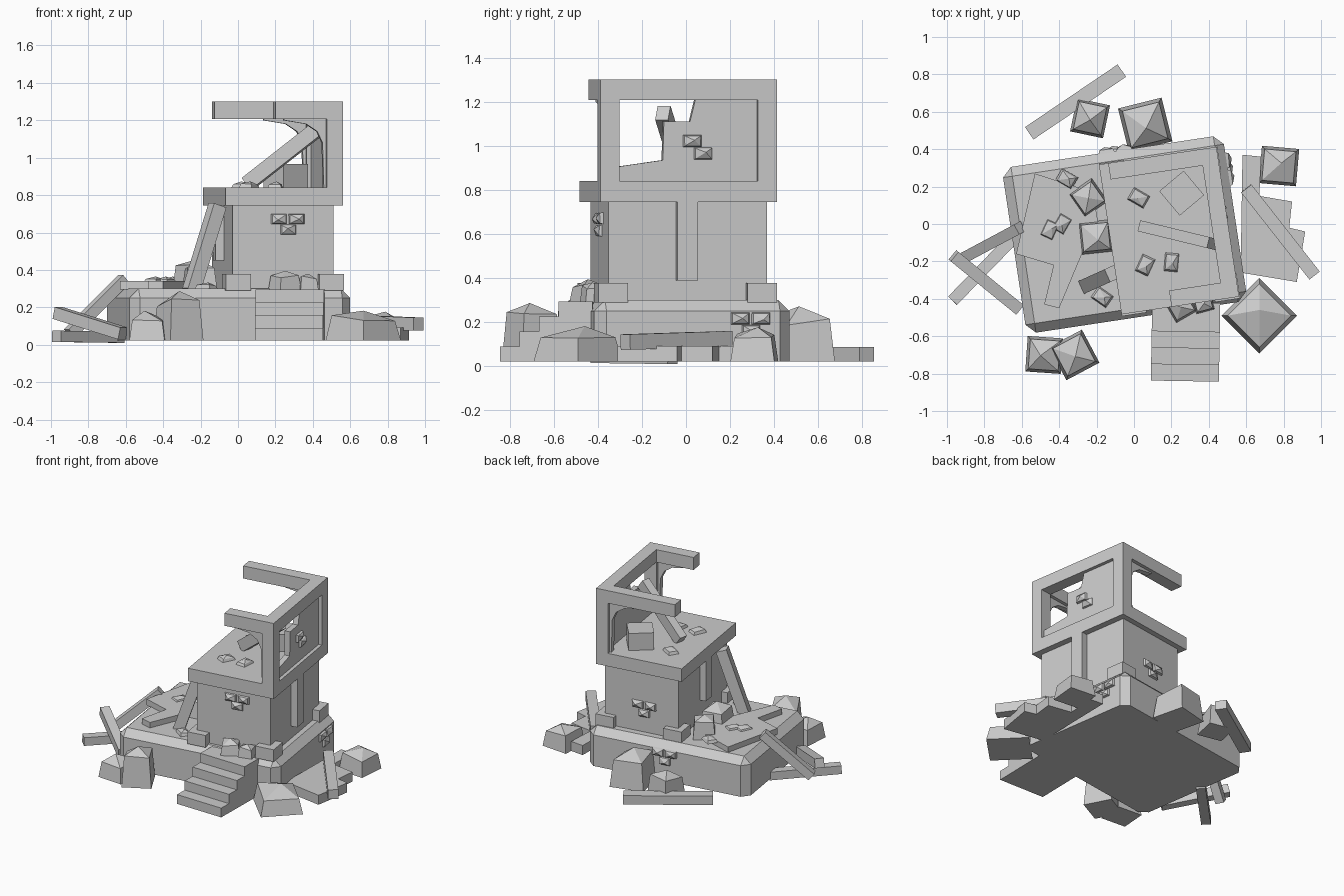
import bpy, bmesh, math, random
from mathutils import Matrix, Vector

if "Cube" in bpy.data.objects:
    bpy.data.objects.remove(bpy.data.objects["Cube"])

random.seed(4)
# Local frame of the ruin: turned slightly about z
RUIN = Matrix.Translation((-0.05, -0.056, 0)) @ Matrix.Rotation(math.radians(8.6), 4, 'Z')
WORLD = Matrix.Identity(4)


def finish(name, bm, mat=WORLD):
    bmesh.ops.recalc_face_normals(bm, faces=bm.faces)
    me = bpy.data.meshes.new(name)
    bm.to_mesh(me)
    bm.free()
    ob = bpy.data.objects.new(name, me)
    ob.matrix_world = mat
    bpy.context.collection.objects.link(ob)
    return ob


def box(name, lo, hi, mat=RUIN, bevel=0):
    lo, hi = Vector(lo), Vector(hi)
    bm = bmesh.new()
    bmesh.ops.create_cube(bm, size=1)
    bmesh.ops.scale(bm, vec=hi - lo, verts=bm.verts)
    bmesh.ops.translate(bm, vec=(lo + hi) / 2, verts=bm.verts)
    if bevel:
        edges = [e for e in bm.edges if max(v.co.z for v in e.verts) > hi.z - 1e-4]
        bmesh.ops.bevel(bm, geom=edges, offset=bevel, segments=1, affect='EDGES')
    return finish(name, bm, mat)


def beam(name, p, q, w, h):
    p, q = Vector(p), Vector(q)
    d = q - p
    mat = Matrix.Translation((p + q) / 2) @ d.to_track_quat('X', 'Z').to_matrix().to_4x4()
    s = Vector((d.length, w, h)) / 2
    return box(name, -s, s, mat)


def prism(name, pts, vec, mat=WORLD):
    bm = bmesh.new()
    f = bm.faces.new([bm.verts.new(p) for p in pts])
    r = bmesh.ops.extrude_face_region(bm, geom=[f])
    bmesh.ops.translate(bm, vec=vec, verts=[v for v in r['geom'] if isinstance(v, bmesh.types.BMVert)])
    return finish(name, bm, mat)


def rock(name, mat, sx, sy, h, taper=0.84, shoulder=0.75):
    """Chipped block: square foot, tapered shoulder and an off-centre peak."""
    bm = bmesh.new()
    ring = [(-1, -1), (1, -1), (1, 1), (-1, 1)]
    low = [bm.verts.new((x * sx / 2, y * sy / 2, 0)) for x, y in ring]
    top = [bm.verts.new((x * sx / 2 * taper, y * sy / 2 * taper,
                         h * shoulder * random.uniform(0.85, 1.15))) for x, y in ring]
    peak = bm.verts.new((sx * random.uniform(-.12, .12), sy * random.uniform(-.12, .12), h))
    bm.faces.new(low)
    for i in range(4):
        j = (i + 1) % 4
        bm.faces.new((low[i], low[j], top[j], top[i]))
        bm.faces.new((top[i], top[j], peak))
    return finish(name, bm, mat)


def place(x, y, z, deg=0):
    return Matrix.Translation((x, y, z)) @ Matrix.Rotation(math.radians(deg), 4, 'Z')


# Plinth, lower storey and floor slab
box("plinth", (-.597, -.448, .022), (.597, .448, .30), bevel=.05)
box("lower_storey", (-.036, -.376, .29), (.509, .352, .76))
box("floor_slab", (-.08, -.42, .745), (.555, .39, .84))

# Posts on the side walls, footings at the tower corners
box("right_wall_post", (.49, -.067, .39), (.555, .027, .75))
box("left_wall_post", (-.08, -.067, .45), (-.02, .027, .75))
for i, (u, v) in enumerate([(-.08, -.43), (.425, -.43), (.425, .255), (-.08, .26)]):
    box(f"corner_footing_{i}", (u, v, .29), (u + .135, v + .135, .378))

# Upper storey frame: corner posts and broken top bars
for n, v in (("front", -.42), ("back", .302)):
    box(n + "_corner_post", (.467, v, .83), (.555, v + .088, 1.30))
box("right_top_bar", (.467, -.42, 1.208), (.555, .39, 1.30))
box("front_top_bar", (.19, -.42, 1.208), (.555, -.332, 1.30))
box("back_top_bar", (-.03, .302, 1.208), (.555, .39, 1.30))

# Broken right wall panel, and corner wall remnants
right_outline = [(-.34, .83), (.31, .83), (.31, 1.22), (.022, 1.22), (-.005, 1.11),
                 (-.125, 1.11), (-.13, .935), (-.34, .905)]
prism("right_wall_panel", [(.49, v, z) for v, z in right_outline], (.04, 0, 0), RUIN)
gusset = [(.47, .83), (.455, .84), (.448, 1.08), (.42, 1.14), (.36, 1.18), (.24, 1.2), (.24, 1.215), (.48, 1.215), (.48, .83)]
for n, v in (("front", -.395), ("back", .325)):
    prism(n + "_wall_remnant", [(u, v, z) for u, z in gusset], (0, .04, 0), RUIN)

# Front stairs
for i in range(4):
    box(f"step_{i}", (-.182, .0 + .088 * i, .022), (.182, .42, .09 + .068 * i),
        place(.272, -.84, 0, -1))

# Fallen timbers: (start, end, width, height)
beams = [("slab_leaning_beam", (.05, -.015, .86), (.42, -.105, 1.15), .06, .08),
         ("wall_leaning_beam", (-.25, -.325, .29), (-.11, -.262, .745), .075, .075),
         ("left_sloping_beam", (-.90, -.175, .06), (-.61, -.02, .35), .06, .06),
         ("left_crossed_beam", (-.965, -.17, .17), (-.615, -.455, .06), .065, .065),
         ("left_ground_beam", (-.97, -.41, .045), (-.63, -.06, .04), .065, .06),
         ("back_ground_beam", (-.56, .485, .055), (-.065, .82, .055), .08, .065),
         ("right_ground_beam", (.60, .19, .125), (.965, -.275, .11), .07, .07)]
for b in beams:
    beam(*b)

# Broken wall slabs lying on the plinth and on the ground
prism("plinth_wall_slab", [(x, y, .295) for x, y in
      [(-.53, .27), (-.22, .17), (-.18, -.06), (-.27, -.14), (-.40, -.45), (-.48, -.43), (-.43, -.22), (-.63, -.16)]],
      (0, 0, .045))
prism("ground_wall_slab", [(x, y, .022) for x, y in
      [(.58, .37), (.68, .36), (.67, .15), (.845, .12), (.83, -.02), (.915, -.04), (.87, -.31), (.57, -.26)]],
      (0, 0, .07))

# Large rubble around the base and on the floors: x, y, z, turn, size, height
rubble = [(-.48, -.70, .022, -4, .19, .16), (-.32, -.70, .022, 28, .20, .265),
          (.67, -.49, .022, 45, .285, .16), (.775, .31, .022, -5, .20, .155),
          (.06, .53, .022, 14, .24, .25), (-.235, .565, .022, -12, .18, .18),
          (-.245, .14, .30, 35, .15, .15), (-.205, -.07, .30, 6, .17, .15),
          (.25, -.44, .29, 30, .13, .105), (.37, -.42, .29, 15, .10, .09)]
for i, (x, y, z, a, s, h) in enumerate(rubble):
    rock(f"rubble_{i}", place(x, y, z, a), s, s, h)
# Fallen block on the upper floor
box("fallen_block", (-.085, -.085, 0), (.085, .085, .13), place(.255, .165, .835, 40))

# Loose bricks on the slab and plinth
loose = [(-.45, -.03, .33, 65), (-.385, 0, .33, 60), (-.36, .24, .33, -30), (-.17, -.39, .298, -35),
         (.025, .14, .838, -30), (.06, -.22, .838, 65), (.2, -.205, .838, 85)]
for i, (x, y, z, a) in enumerate(loose):
    rock(f"loose_brick_{i}", place(x, y, z, a), .10, .075, .035, .8, .6)


# Exposed brick clusters on the walls
def cluster(name, u, v, z, facing, n=3):
    m = RUIN @ Matrix.Translation((u, v, z)) @ Matrix.Rotation(math.radians(facing), 4, 'Z') \
        @ Matrix.Rotation(math.radians(90), 4, 'X')
    for i, (x, y) in enumerate([(-.045, .027), (.005, -.03), (.05, .027)][:n]):
        rock(f"{name}_{i}", m @ Matrix.Translation((x, y, -.01)), .092, .058, .04, .8, .6)


cluster("front_wall_brick", .26, -.376, .645, 0)
cluster("back_wall_brick", .22, .352, .47, 180)
cluster("panel_brick", .058, 0, 0, 0, 0)
cluster("right_panel_brick", .53, .05, .995, 90, 2)
cluster("plinth_right_brick", .597, .26, .19, 90)
cluster("plinth_back_brick", .02, .448, .2, 180)
